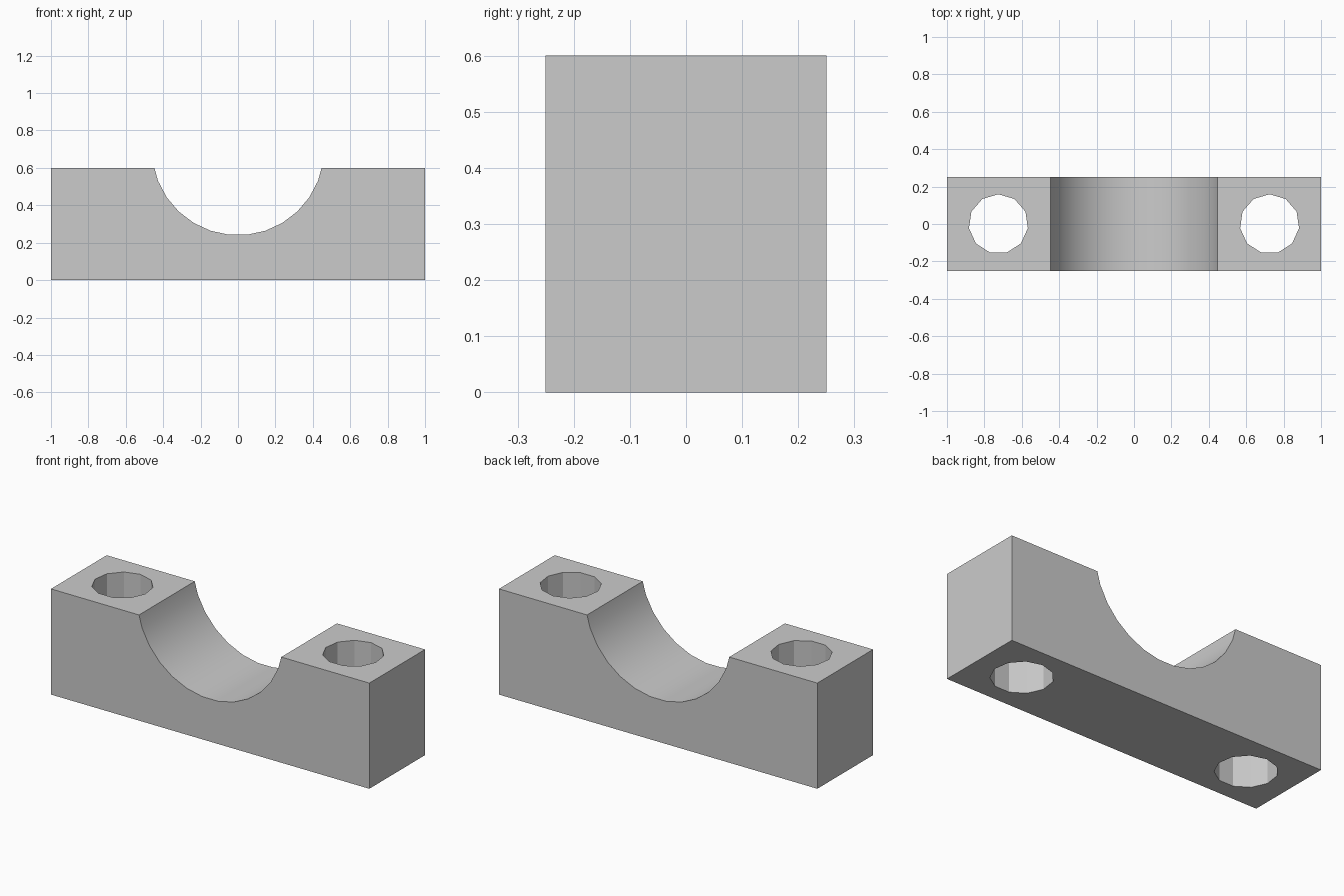
import bpy
import bmesh
from math import cos, sin, tau, radians

if "Cube" in bpy.data.objects:
    bpy.data.objects.remove(bpy.data.objects["Cube"], do_unlink=True)

HALF_DEPTH, HEIGHT = 0.25, 0.6
SADDLE_Z, SADDLE_R, SADDLE_SIDES = 0.70, 0.46, 29
HOLE_X, HOLE_R, HOLE_SIDES = 0.725, 0.159, 11

grey = bpy.data.materials.new("light_grey")
grey.use_nodes = True
colour = (0.6, 0.6, 0.6, 1)
grey.diffuse_color = colour
grey.node_tree.nodes["Principled BSDF"].inputs["Base Color"].default_value = colour


def prism(name, outline, offset):
    """Extrude a flat outline along the offset into a closed solid."""
    bm = bmesh.new()
    base = bm.faces.new([bm.verts.new(p) for p in outline])
    extruded = bmesh.ops.extrude_face_region(bm, geom=[base], use_keep_orig=True)
    verts = [v for v in extruded["geom"] if isinstance(v, bmesh.types.BMVert)]
    bmesh.ops.translate(bm, verts=verts, vec=offset)
    bmesh.ops.recalc_face_normals(bm, faces=bm.faces)
    mesh = bpy.data.meshes.new(name)
    bm.to_mesh(mesh)
    bm.free()
    mesh.materials.append(grey)
    obj = bpy.data.objects.new(name, mesh)
    bpy.context.collection.objects.link(obj)
    return obj


def ring(radius, sides):
    """Polygon points with one vertex pointing up."""
    return [(radius * sin(tau * i / sides), radius * cos(tau * i / sides))
            for i in range(sides)]


# Clamp body
block = prism("clamp_block",
              [(-1, -HALF_DEPTH, 0), (1, -HALF_DEPTH, 0),
               (1, HALF_DEPTH, 0), (-1, HALF_DEPTH, 0)], (0, 0, HEIGHT))

# Round saddle and the two bolt holes
cutters = [prism("saddle_cutter",
                 [(x, -0.5, SADDLE_Z + z) for x, z in ring(SADDLE_R, SADDLE_SIDES)],
                 (0, 1, 0))]
for side, label in ((1, "left"), (-1, "right")):
    cutters.append(prism(label + "_hole_cutter",
                         [(side * HOLE_X + x, y, -0.2)
                          for x, y in ring(HOLE_R, HOLE_SIDES)], (0, 0, 1)))

bpy.ops.object.select_all(action="DESELECT")
block.select_set(True)
bpy.context.view_layer.objects.active = block
for cutter in cutters:
    cut = block.modifiers.new(cutter.name, "BOOLEAN")
    cut.operation = "DIFFERENCE"
    cut.solver = "EXACT"
    cut.object = cutter
    bpy.ops.object.modifier_apply(modifier=cut.name)
    bpy.data.objects.remove(cutter, do_unlink=True)

# Smooth saddle, faceted holes
bpy.ops.object.shade_smooth_by_angle(angle=radians(30))
